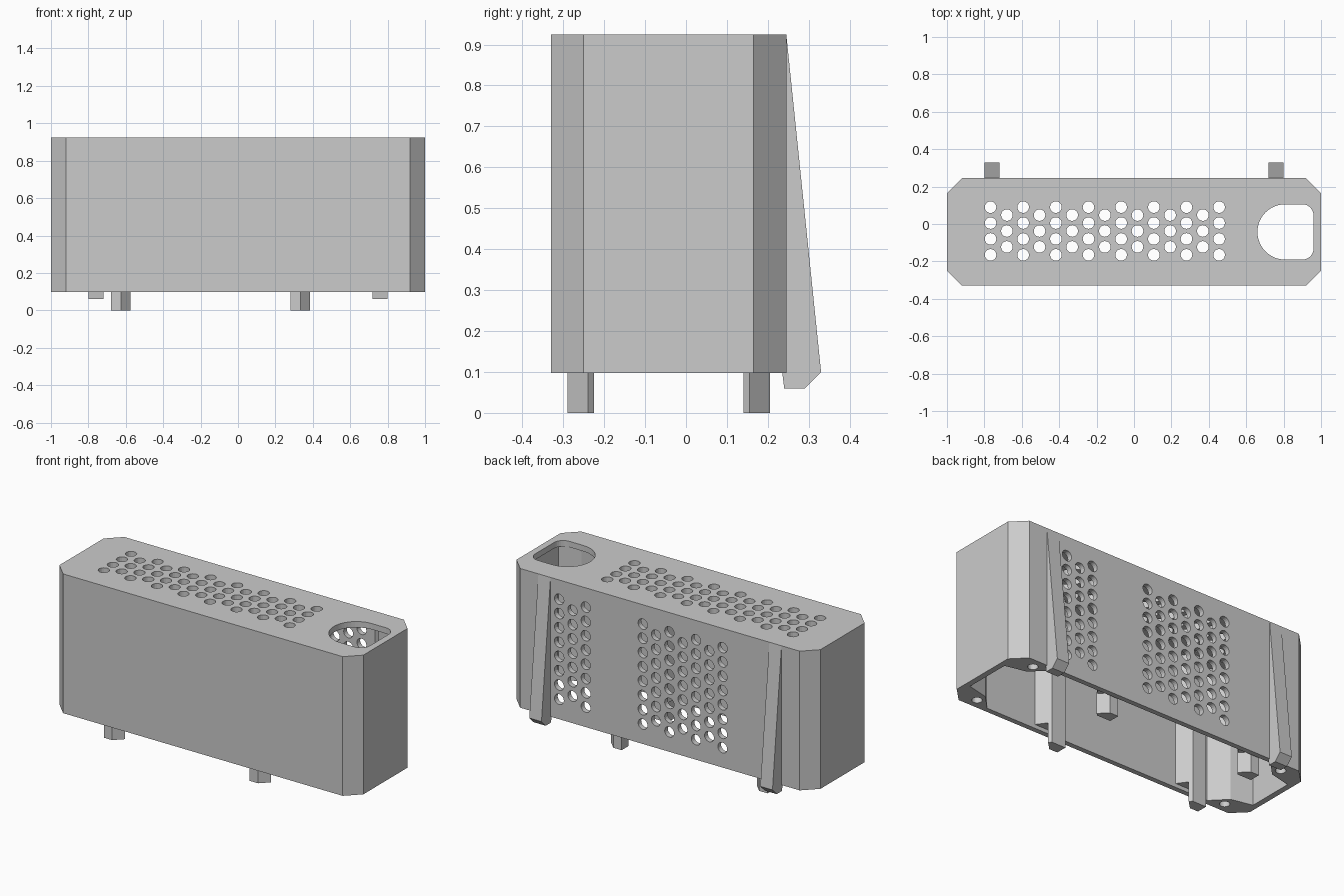
import bpy, bmesh, math
from mathutils import Matrix

cube = bpy.data.objects.get("Cube")
if cube:
    bpy.data.objects.remove(cube, do_unlink=True)

grey = bpy.data.materials.new("light grey")
grey.use_nodes = True
colour = (0.6, 0.6, 0.6, 1)
grey.diffuse_color = colour
grey.node_tree.nodes["Principled BSDF"].inputs["Base Color"].default_value = colour

BOTTOM, TOP = 0.097, 0.925
MID_Y = -0.0425          # centre line of the housing
BACK = 0.245
CEILING = 0.89
STEP_X, STEP = 0.0875, 0.085
HOLE_R = 0.031


def prism(bm, points, low, high, matrix=Matrix()):
    """Extrude a flat outline from low to high along its local z."""
    base = [bm.verts.new(matrix @ Matrix.Translation((x, y, low)).to_translation()) for x, y in points]
    cap = [bm.verts.new(matrix @ Matrix.Translation((x, y, high)).to_translation()) for x, y in points]
    bm.faces.new(base)
    bm.faces.new(cap)
    for i in range(len(points)):
        j = (i + 1) % len(points)
        bm.faces.new((base[i], base[j], cap[j], cap[i]))


def finish(bm, name):
    bmesh.ops.recalc_face_normals(bm, faces=bm.faces[:])
    mesh = bpy.data.meshes.new(name)
    bm.to_mesh(mesh)
    bm.free()
    mesh.materials.append(grey)
    obj = bpy.data.objects.new(name, mesh)
    bpy.context.collection.objects.link(obj)
    return obj


def arc(cx, cy, r, start, end, n):
    return [(cx + r * math.cos(math.radians(start + (end - start) * i / n)),
             cy + r * math.sin(math.radians(start + (end - start) * i / n))) for i in range(n + 1)]


def circle(cx, cy, r, n=20):
    return arc(cx, cy, r, 0, 360, n)[:-1]


def four_way(corner):
    """Mirror a corner's points (relative to the centre line) into a closed outline."""
    right = corner + [(x, -y) for x, y in reversed(corner)]
    full = right + [(-x, y) for x, y in reversed(right)]
    return [(x, y + MID_Y) for x, y in full]


def cut(target, cutter):
    cutter.hide_render = True
    mod = target.modifiers.new("cut", 'BOOLEAN')
    mod.operation = 'DIFFERENCE'
    mod.solver = 'EXACT'
    mod.object = cutter
    bpy.context.view_layer.objects.active = target
    bpy.ops.object.modifier_apply(modifier=mod.name)
    bpy.data.objects.remove(cutter, do_unlink=True)


# Housing with chamfered corners
bm = bmesh.new()
prism(bm, four_way([(0.92, 0.2875), (1.0, 0.2075)]), BOTTOM, TOP)
housing = finish(bm, "housing")

# Open cavity, leaving a screw boss in each corner
bm = bmesh.new()
prism(bm, four_way([(0.75, 0.2575), (0.836, 0.17), (0.966, 0.14)]), 0, CEILING)
cut(housing, finish(bm, "cavity_cutter"))

# Vent holes, cable opening and screw holes
bm = bmesh.new()
for col in range(15):
    odd = col % 2
    for row in range(4 - odd):
        x, y = -0.767 + col * 0.0873, 0.09 - (row + odd / 2) * STEP
        prism(bm, circle(x, y, HOLE_R), CEILING - 0.02, TOP + 0.05)

to_back = Matrix.Rotation(math.radians(90), 4, 'X')
for first_x, columns in ((0.663, 3), (0.113, 7)):
    for col in range(columns):
        odd = col % 2
        for row in range(8 - odd):
            x, z = first_x - col * STEP_X, 0.81 - (row + odd / 2) * STEP
            prism(bm, circle(x, z, HOLE_R), -BACK - 0.05, -BACK + 0.05, to_back)

opening = (arc(0.808, MID_Y, 0.148, 90, 270, 24)
           + arc(0.9, MID_Y - 0.088, 0.06, 270, 360, 8)
           + arc(0.9, MID_Y + 0.088, 0.06, 0, 90, 8))
prism(bm, opening, CEILING - 0.02, TOP + 0.05)

for sx in (-1, 1):
    for sy in (-1, 1):
        prism(bm, circle(sx * 0.845, MID_Y + sy * 0.2275, 0.028), 0, 0.25)
cut(housing, finish(bm, "hole_cutter"))

# Tapered ribs down the back
to_side = Matrix(((0, 0, 1, 0), (1, 0, 0, 0), (0, 1, 0, 0), (0, 0, 0, 1)))
rib = [(BACK - 0.01, TOP), (BACK, TOP), (0.33, 0.1), (0.29, 0.06), (BACK - 0.005, 0.06), (BACK - 0.01, 0.1)]
for side, x in (("left", 0.76), ("right", -0.76)):
    bm = bmesh.new()
    prism(bm, rib, x - 0.04, x + 0.04, to_side)
    finish(bm, side + "_back_rib")

# Locating feet on posts along the inner walls
foot = [(-0.05, 0.2475), (0.005, 0.2475), (0.055, 0.1975), (0.04, 0.1825), (-0.05, 0.1825)]
post = [(-0.08, 0.265), (-0.05, 0.1825), (0.04, 0.1825), (0.1, 0.265)]
for side, x in (("left", 0.33), ("right", -0.63)):
    for end, sy in (("front", -1), ("back", 1)):
        for part, shape, low, high in (("foot", foot, 0, 0.13), ("post", post, 0.12, CEILING + 0.01)):
            bm = bmesh.new()
            prism(bm, [(x + px, MID_Y + sy * py) for px, py in shape], low, high)
            finish(bm, f"{end}_{side}_{part}")
